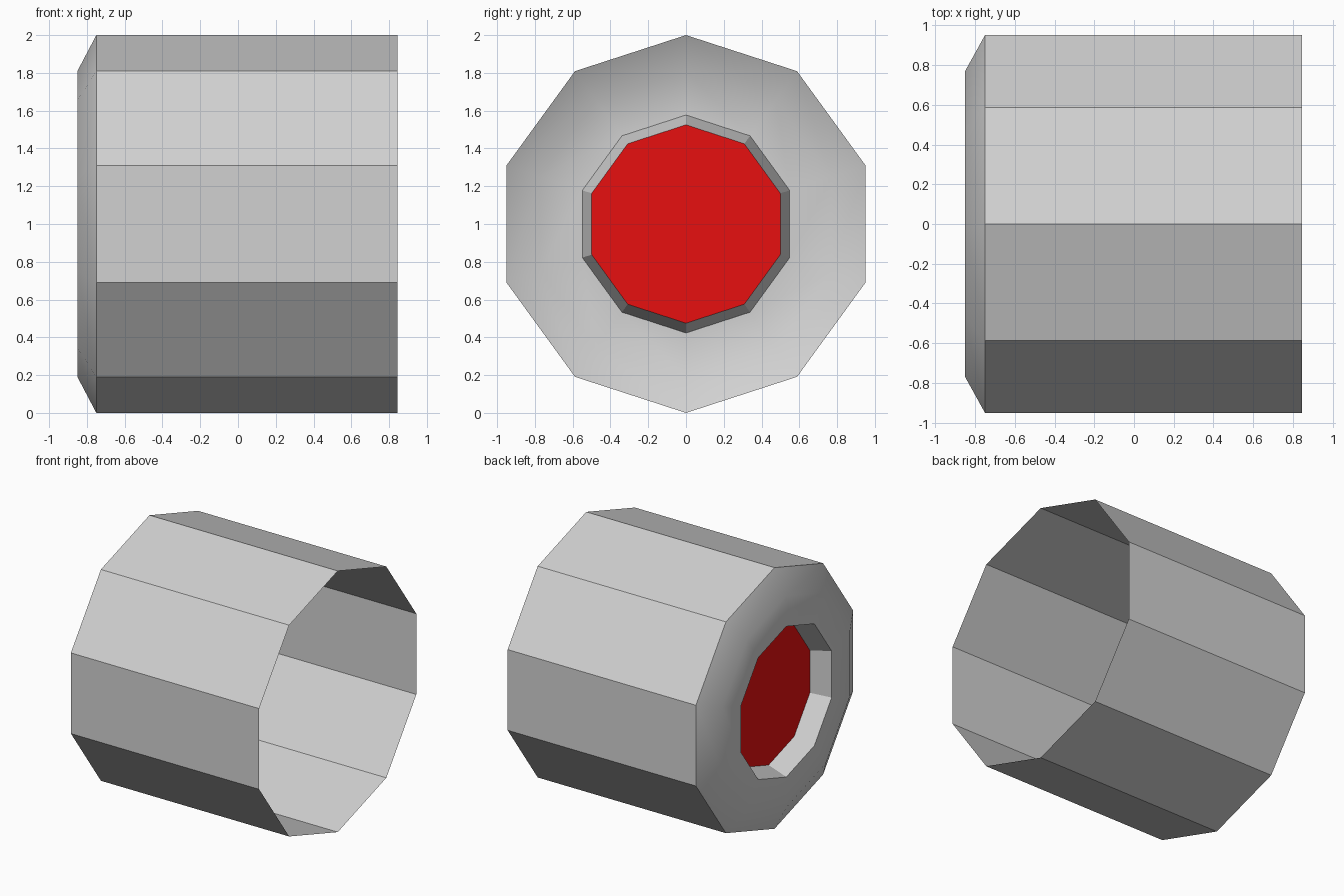
import bpy, bmesh, math

cube = bpy.data.objects.get("Cube")
if cube:
    bpy.data.objects.remove(cube, do_unlink=True)

SIDES = 10


def make_material(name, color):
    mat = bpy.data.materials.new(name)
    mat.use_nodes = True
    mat.diffuse_color = color
    mat.node_tree.nodes["Principled BSDF"].inputs["Base Color"].default_value = color
    return mat


def ring(bm, x, radius):
    """Ten-sided ring around the x axis with a corner at the top."""
    angles = [2 * math.pi * i / SIDES for i in range(SIDES)]
    return [bm.verts.new((x, radius * math.sin(a), 1 + radius * math.cos(a))) for a in angles]


def lathe(name, profile, mat, cap=False):
    """Sweep (x, radius) points around the x axis; cap closes the last ring."""
    bm = bmesh.new()
    rings = [ring(bm, x, r) for x, r in profile]
    for a, b in zip(rings, rings[1:]):
        for i in range(SIDES):
            j = (i + 1) % SIDES
            bm.faces.new((a[i], b[i], b[j], a[j]))
    if cap:
        bm.faces.new(rings[-1])
    # Outward means away from the axis on the walls and -x on the end
    bm.normal_update()
    bm.faces.ensure_lookup_table()
    first = bm.faces[0]
    out = first.calc_center_median()
    wrong = first.normal.x > 0 if cap else first.normal.y * out.y + first.normal.z * (out.z - 1) < 0
    if wrong:
        bmesh.ops.reverse_faces(bm, faces=bm.faces[:])
    mesh = bpy.data.meshes.new(name)
    bm.to_mesh(mesh)
    bm.free()
    mesh.materials.append(mat)
    obj = bpy.data.objects.new(name, mesh)
    bpy.context.collection.objects.link(obj)
    return obj


grey = make_material("light grey", (0.64, 0.64, 0.64, 1))
red = make_material("red", (0.8, 0.005, 0.005, 1))

# Open tube, chamfer, end rim and tapered recess wall in one thin shell
shell = lathe("barrel_shell",
              [(0.845, 1.0), (-0.75, 1.0), (-0.85, 0.81), (-0.85, 0.577), (-0.70, 0.525)],
              grey)

# Red plate at the bottom of the recess
lathe("recess_disc", [(-0.70, 0.525)], red, cap=True)

# Soft chamfer and rim, crisp tube and recess facets
bpy.ops.object.select_all(action="DESELECT")
shell.select_set(True)
bpy.context.view_layer.objects.active = shell
bpy.ops.object.shade_smooth_by_angle(angle=math.radians(31.5))
